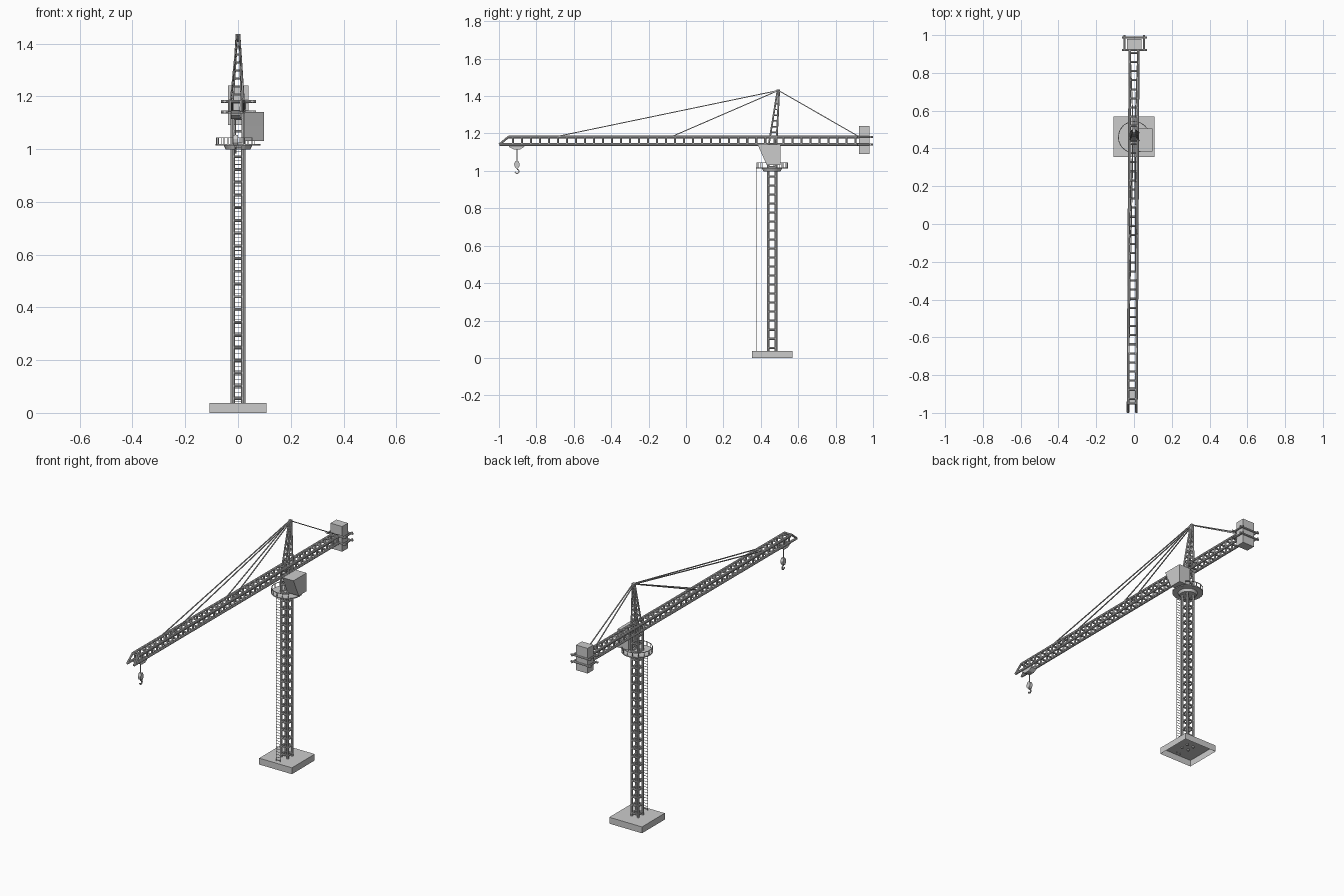
import bpy, bmesh, math
from mathutils import Vector, Matrix

if "Cube" in bpy.data.objects:
    bpy.data.objects.remove(bpy.data.objects["Cube"])

TY = 0.46                       # mast centre along y


def finish(bm, name):
    me = bpy.data.meshes.new(name)
    bmesh.ops.recalc_face_normals(bm, faces=bm.faces[:])
    bm.to_mesh(me)
    bm.free()
    ob = bpy.data.objects.new(name, me)
    bpy.context.collection.objects.link(ob)
    return ob


def bar(bm, a, b, w, sides=4):
    """Square bar, or tube with more sides, of width w from a to b."""
    a, b = Vector(a), Vector(b)
    d = b - a
    m = Matrix.Translation((a + b) / 2) @ d.to_track_quat('Z', 'Y').to_matrix().to_4x4()
    if sides == 4:
        bmesh.ops.create_cube(bm, size=1, matrix=m @ Matrix.Diagonal((w, w, d.length, 1)))
    else:
        bmesh.ops.create_cone(bm, cap_ends=True, segments=sides, radius1=w / 2, radius2=w / 2,
                              depth=d.length, matrix=m)


def box(bm, x0, x1, y0, y1, z0, z1):
    m = Matrix.Translation(((x0 + x1) / 2, (y0 + y1) / 2, (z0 + z1) / 2)) @ Matrix.Diagonal(
        (x1 - x0, y1 - y0, z1 - z0, 1))
    bmesh.ops.create_cube(bm, size=1, matrix=m)


def prism(bm, profile, x0, x1):
    """Extrude a (y, z) profile along x."""
    f = bm.faces.new([bm.verts.new((x0, y, z)) for y, z in profile])
    r = bmesh.ops.extrude_face_region(bm, geom=[f])
    bm.faces.new([bm.verts.new((x0, y, z)) for y, z in profile])
    bmesh.ops.translate(bm, vec=(x1 - x0, 0, 0),
                        verts=[v for v in r['geom'] if isinstance(v, bmesh.types.BMVert)])
    bmesh.ops.remove_doubles(bm, verts=bm.verts[:], dist=1e-5)


def disc(bm, r, z0, z1, n=24, r2=None):
    bmesh.ops.create_cone(bm, cap_ends=True, segments=n, radius1=r, radius2=r2 or r, depth=z1 - z0,
                          matrix=Matrix.Translation((0, TY, (z0 + z1) / 2)))


def lattice(name, start, end, count, post, rung):
    """Four tube posts between two corner loops, with rungs on all four sides."""
    bm = bmesh.new()
    s, e = [Vector(p) for p in start], [Vector(p) for p in end]
    for p, q in zip(s, e):
        bar(bm, p, q, post, 8)
    for i in range(count):
        t = (i + 0.5) / count
        ring = [p.lerp(q, t) for p, q in zip(s, e)]
        for k in range(4):
            bar(bm, ring[k], ring[(k + 1) % 4], rung, 8)
    return finish(bm, name)


def square(hx, hy, cy, z):
    return [(-hx, cy - hy, z), (hx, cy - hy, z), (hx, cy + hy, z), (-hx, cy + hy, z)]


# footing, open underneath
bm = bmesh.new()
box(bm, -0.108, 0.108, TY - 0.106, TY + 0.109, 0, 0.038)
bottom = min(bm.faces, key=lambda f: f.calc_center_median().z)
bmesh.ops.delete(bm, geom=[bottom], context='FACES_ONLY')
finish(bm, "footing")

# mast and tower head
lattice("mast", square(0.021, 0.021, TY, 0.03), square(0.021, 0.021, TY, 1.14), 23, 0.014, 0.011)
lattice("tower_head", square(0.024, 0.021, TY + 0.002, 1.13),
        square(0.004, 0.004, 0.494, 1.435), 10, 0.010, 0.007)

# jib, very slightly turned about the mast
ZB, ZT, HX = 1.141, 1.181, 0.022


def jx(y):
    return 0.005 * (y - 0.9)


def jib_loop(yb, yt):
    return [(jx(yb) - HX, yb, ZB), (jx(yb) + HX, yb, ZB), (jx(yt) + HX, yt, ZT), (jx(yt) - HX, yt, ZT)]


lattice("jib", jib_loop(-0.95, -0.95), jib_loop(0.93, 0.93), 39, 0.014, 0.011)
bm = bmesh.new()
tip = jib_loop(-0.998, -0.95)
for k, s in ((0, 3), (1, 2)):
    bar(bm, tip[k], tip[s], 0.012, 8)
    bar(bm, tip[k], (tip[k][0], -0.94, ZB), 0.014, 8)
bar(bm, tip[2], tip[3], 0.011, 8)
finish(bm, "jib_tip")

# counterweight and its carrying frames
bm = bmesh.new()
box(bm, -0.037, 0.040, 0.925, 0.98, 1.091, 1.241)
finish(bm, "counterweight")
bm = bmesh.new()
for z in (ZB, ZT):
    for y in (0.921, 0.987):
        bar(bm, (-0.064, y, z), (0.068, y, z), 0.011, 8)
    for x in (-0.05, 0.054):
        bar(bm, (x, 0.915, z), (x, 1.0, z), 0.011, 8)
finish(bm, "counterweight_frame")

# stay cables
bm = bmesh.new()
for y in (-0.68, -0.07, 0.92):
    for s in (-1, 1):
        bar(bm, (s * 0.004, 0.494, 1.43), (jx(y) + s * 0.02, y, ZT + 0.005), 0.005)
finish(bm, "stays")

# slewing collar and round platform
bm = bmesh.new()
disc(bm, 0.046, 0.998, 1.014, r2=0.054)
disc(bm, 0.085, 1.013, 1.019)
finish(bm, "platform")

# platform railing, open at the cab
bm = bmesh.new()
A0, A1, N = math.radians(40), math.radians(310), 12
pts = [Vector((0.083 * math.cos(a), TY + 0.083 * math.sin(a), 0))
       for a in [A0 + (A1 - A0) * i / N for i in range(N + 1)]]
for i, p in enumerate(pts):
    bar(bm, p + Vector((0, 0, 1.016)), p + Vector((0, 0, 1.044)), 0.003)
    if i < N:
        bar(bm, p + Vector((0, 0, 1.043)), pts[i + 1] + Vector((0, 0, 1.043)), 0.003)
finish(bm, "railing")

# operator cab
bm = bmesh.new()
prism(bm, [(0.383, 1.14), (0.407, 1.087), (0.432, 1.031), (0.506, 1.031), (0.506, 1.14)], 0.024, 0.098)
finish(bm, "cab")

# access ladder
bm = bmesh.new()
for x in (-0.012, 0.012):
    bar(bm, (x, 0.379, 0.03), (x, 0.379, 1.018), 0.002)
for i in range(60):
    z = 0.045 + i * 0.0163
    bar(bm, (-0.012, 0.379, z), (0.012, 0.379, z), 0.002)
finish(bm, "ladder")

# trolley with hanging rope, hook block and hook
HY = -0.904
cx = jx(HY)
bm = bmesh.new()
prism(bm, [(-0.95, 1.137), (-0.946, 1.128), (-0.92, 1.114), (-0.888, 1.114), (-0.866, 1.128), (-0.863, 1.137)],
      cx - 0.018, cx + 0.018)
finish(bm, "trolley")
bm = bmesh.new()
bar(bm, (cx, HY, 1.12), (cx, HY, 1.045), 0.004)
finish(bm, "hoist_rope")
bm = bmesh.new()
prism(bm, [(HY - 0.007, 1.054), (HY - 0.015, 1.038), (HY - 0.013, 1.024), (HY - 0.005, 1.014),
           (HY + 0.005, 1.014), (HY + 0.013, 1.024), (HY + 0.015, 1.038), (HY + 0.007, 1.054)],
      cx - 0.009, cx + 0.009)
finish(bm, "hook_block")
bm = bmesh.new()
path = [(HY, 1.016), (HY, 1.009)] + [
    (HY + 0.001 + 0.011 * math.cos(math.radians(a)), 0.997 + 0.011 * math.sin(math.radians(a)))
    for a in (70, 30, -10, -50, -90, -130, -170)]
for (y0, z0), (y1, z1) in zip(path, path[1:]):
    bar(bm, (cx, y0, z0), (cx, y1, z1), 0.006)
finish(bm, "hook")
